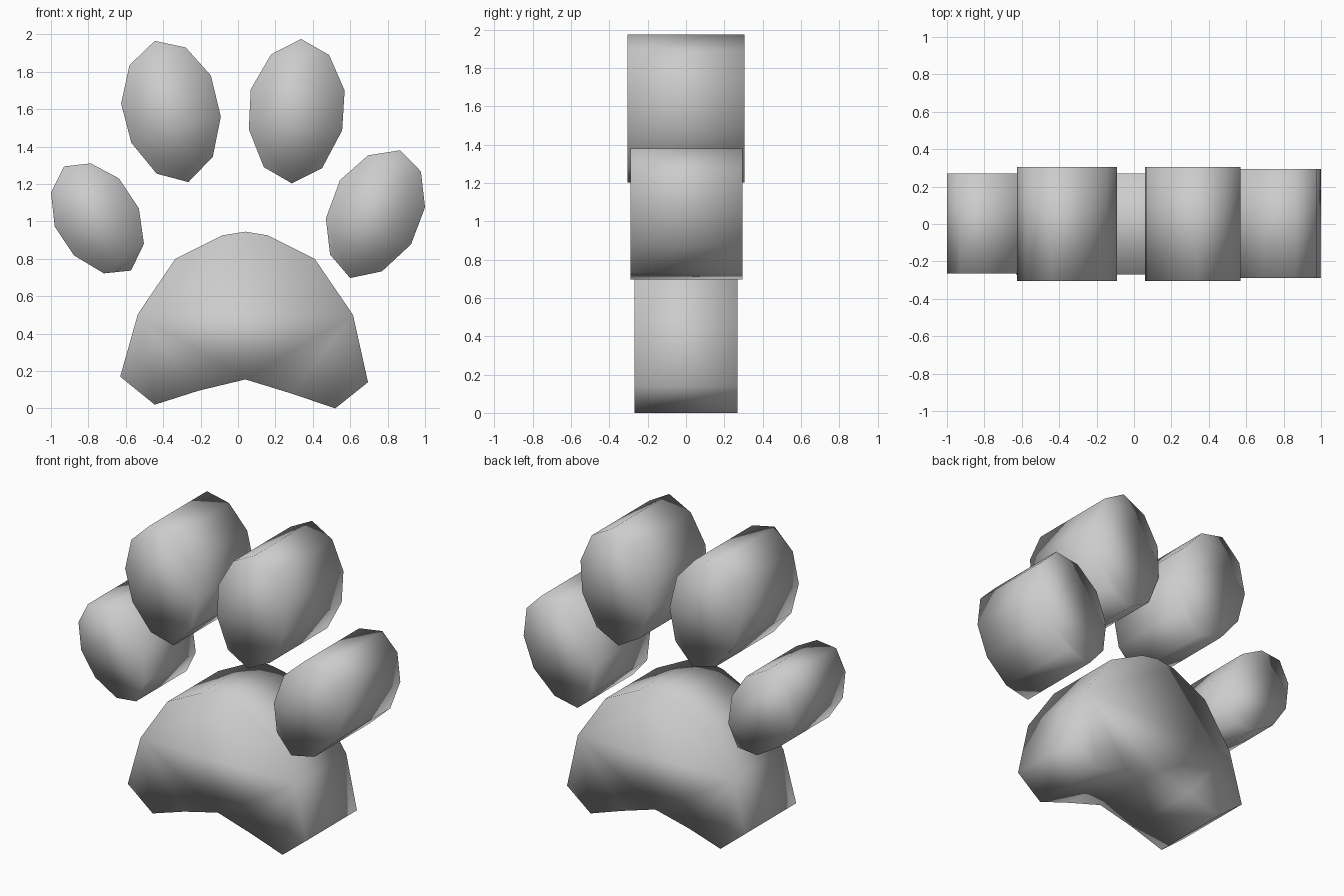
import bpy
import bmesh


def slab(name, outline, front, back):
    """Extrude an (x, z) outline along y and smooth-shade it all over."""
    bm = bmesh.new()
    face = bm.faces.new([bm.verts.new((x, front, z)) for x, z in outline])
    new = bmesh.ops.extrude_face_region(bm, geom=[face], use_keep_orig=True)["geom"]
    moved = [v for v in new if isinstance(v, bmesh.types.BMVert)]
    bmesh.ops.translate(bm, verts=moved, vec=(0, back - front, 0))
    bmesh.ops.recalc_face_normals(bm, faces=bm.faces)
    for f in bm.faces:
        f.smooth = True
    mesh = bpy.data.meshes.new(name)
    bm.to_mesh(mesh)
    bm.free()
    obj = bpy.data.objects.new(name, mesh)
    bpy.context.collection.objects.link(obj)
    return obj


# Main pad with the notched lower edge
slab("main_pad", [
    (0.04, 0.945), (0.16, 0.925), (0.41, 0.80), (0.615, 0.50), (0.695, 0.14),
    (0.52, 0.0), (0.285, 0.08), (0.04, 0.155), (-0.21, 0.095), (-0.445, 0.02),
    (-0.63, 0.17), (-0.535, 0.505), (-0.335, 0.80), (-0.085, 0.925)], -0.27, 0.27)

# Two upper toes
slab("upper_toe_left", [
    (-0.445, 1.965), (-0.28, 1.93), (-0.145, 1.78), (-0.092, 1.56), (-0.135, 1.345),
    (-0.265, 1.21), (-0.435, 1.255), (-0.57, 1.42), (-0.625, 1.63), (-0.58, 1.835)],
    -0.305, 0.305)
slab("upper_toe_right", [
    (0.337, 1.975), (0.487, 1.89), (0.57, 1.70), (0.557, 1.487), (0.45, 1.285),
    (0.288, 1.203), (0.138, 1.29), (0.058, 1.492), (0.068, 1.706), (0.177, 1.893)],
    -0.305, 0.305)

# Two outer toes
slab("outer_toe_left", [
    (-0.787, 1.31), (-0.637, 1.23), (-0.53, 1.07), (-0.503, 0.88), (-0.572, 0.737),
    (-0.717, 0.722), (-0.877, 0.818), (-0.98, 0.973), (-1.0, 1.155), (-0.93, 1.294)],
    -0.265, 0.27)
slab("outer_toe_right", [
    (0.866, 1.38), (0.978, 1.267), (1.0, 1.075), (0.925, 0.877), (0.77, 0.733),
    (0.60, 0.697), (0.492, 0.823), (0.47, 1.016), (0.545, 1.22), (0.695, 1.353)],
    -0.29, 0.295)
